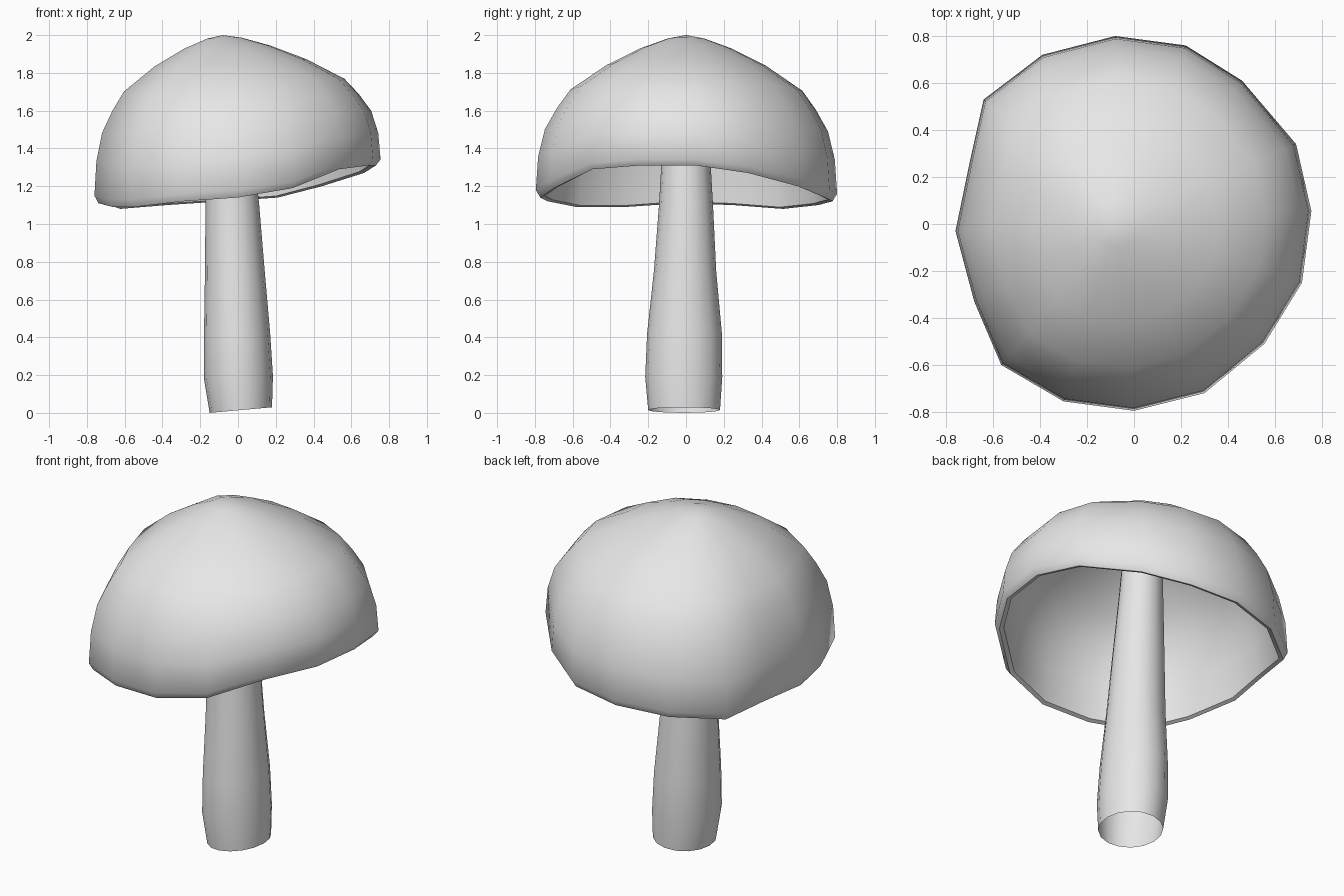
import bpy, bmesh, math

if "Cube" in bpy.data.objects:
    bpy.data.objects.remove(bpy.data.objects["Cube"])

grey = bpy.data.materials.new("light grey")
grey.diffuse_color = (0.8, 0.8, 0.8, 1)
grey.use_nodes = True
grey.node_tree.nodes["Principled BSDF"].inputs["Base Color"].default_value = grey.diffuse_color


def loft(name, rings, tip_start=None, tip_end=None, angle=60):
    """Skin a list of equal-length rings, with optional end points."""
    bm = bmesh.new()
    vs = [[bm.verts.new(p) for p in ring] for ring in rings]
    n = len(vs[0])
    for a, b in zip(vs, vs[1:]):
        for i in range(n):
            j = (i + 1) % n
            bm.faces.new((a[i], a[j], b[j], b[i]))
    for tip, ring in ((tip_start, vs[0]), (tip_end, vs[-1])):
        if tip:
            t = bm.verts.new(tip)
            for i in range(n):
                bm.faces.new((t, ring[i], ring[(i + 1) % n]))
    bmesh.ops.recalc_face_normals(bm, faces=bm.faces)
    me = bpy.data.meshes.new(name)
    bm.to_mesh(me)
    bm.free()
    me.materials.append(grey)
    ob = bpy.data.objects.new(name, me)
    bpy.context.collection.objects.link(ob)
    bpy.context.view_layer.objects.active = ob
    ob.select_set(True)
    bpy.ops.object.shade_smooth_by_angle(angle=math.radians(angle))
    ob.select_set(False)
    return ob


# Uneven cap rim, counterclockwise from the back: x, y, z
rim = [(-.08, .80, 1.12), (-.39, .72, 1.10), (-.64, .53, 1.08), (-.70, .26, 1.10),
       (-.76, -.03, 1.11), (-.68, -.33, 1.09), (-.565, -.60, 1.09), (-.30, -.755, 1.12),
       (0, -.795, 1.14), (.30, -.72, 1.19), (.555, -.51, 1.29), (.715, -.25, 1.31),
       (.755, .055, 1.31), (.69, .34, 1.27), (.46, .61, 1.20), (.22, .76, 1.14)]
AX, AY, AZ = -.08, 0, 2.0


def cap_ring(f, h):
    """Rim shrunk towards the apex axis by f and raised by h of the cap height."""
    return [(AX + (x - AX) * f, AY + (y - AY) * f, z + (AZ - z) * h) for x, y, z in rim]


# Cap: hollow dome, outer skin from apex down, rolled rim, inner skin back up
outer = [(.12, .98), (.3, .92), (.53, .815), (.77, .665), (.86, .55),
         (.94, .42), (.985, .25), (1, .045), (.97, 0)]
inner = [(.94, .01), (.935, .06), (.92, .24), (.875, .40), (.80, .52),
         (.71, .625), (.49, .765), (.27, .865), (.1, .925)]
loft("cap", [cap_ring(f, h) for f, h in outer + inner],
     (AX, AY, AZ), (AX, AY, AZ - .06))

# Stem: open tapered tube, bulging near the foot, reaching inside the cap
# z, centre x, centre y, radius x, radius y
sections = [(.015, .015, -.01, .165, .19), (.19, .002, -.012, .183, .204),
            (.42, -.005, -.008, .175, .198), (.75, -.017, -.005, .158, .165),
            (1.1, -.03, 0, .142, .143), (1.5, -.05, 0, .12, .12), (1.92, -.07, 0, .1, .1)]
SIDES = 16
stem = []
for k, (z, cx, cy, rx, ry) in enumerate(sections):
    tilt = .09 if k == 0 else .03
    ring = []
    for i in range(SIDES):
        a = 2 * math.pi * i / SIDES
        dx = rx * math.cos(a)
        ring.append((cx + dx, cy + ry * math.sin(a), z + tilt * dx))
    stem.append(ring)
loft("stem", stem)
